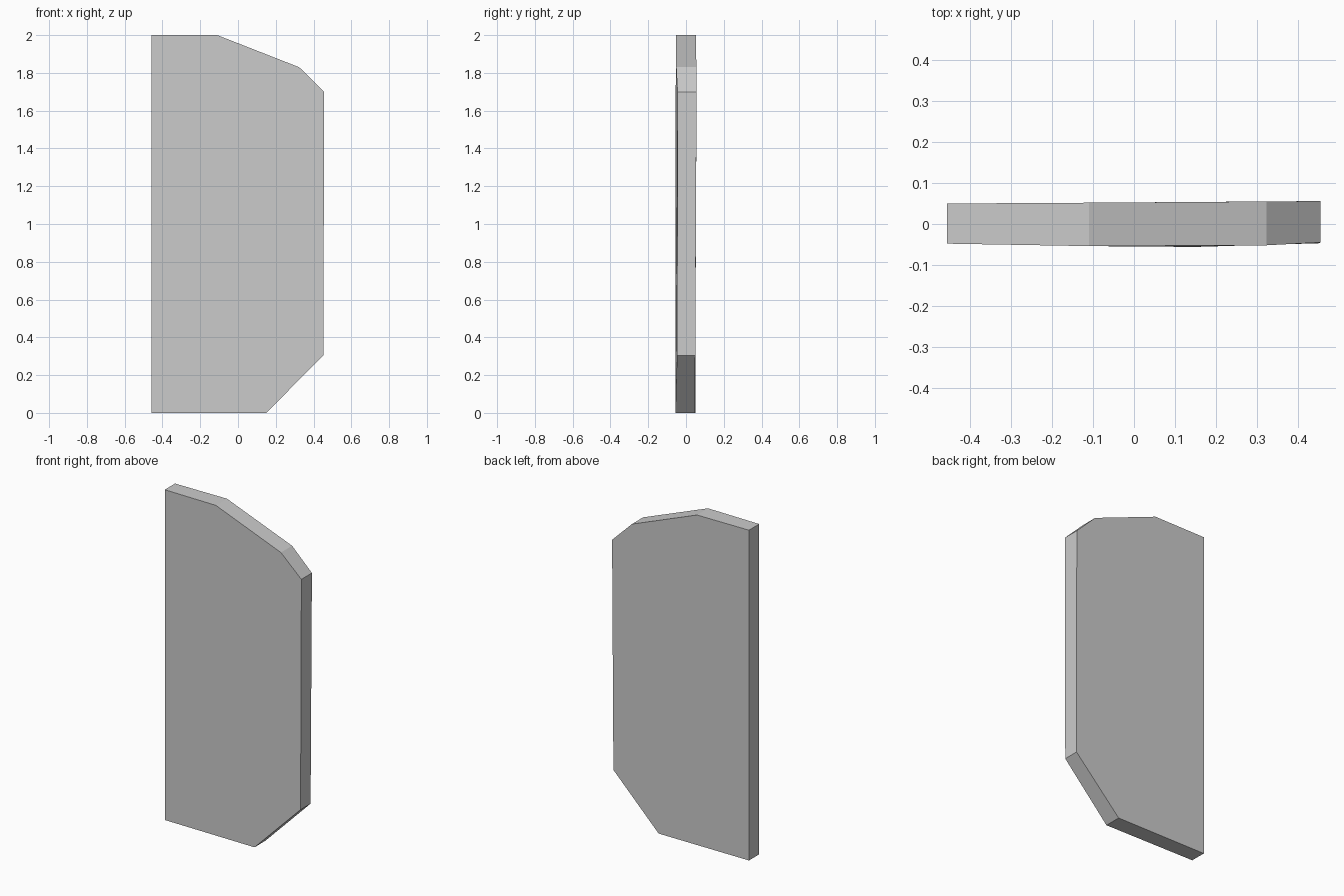
import bpy, bmesh

if "Cube" in bpy.data.objects:
    bpy.data.objects.remove(bpy.data.objects["Cube"])

# Outline of the slab: x, z, front y, back y (faces are very slightly uneven)
outline = [
    (-0.457, 0.00, -0.048, 0.050),
    (0.150, 0.00, -0.056, 0.048),
    (0.452, 0.305, -0.047, 0.049),
    (0.456, 1.70, -0.045, 0.056),
    (0.324, 1.83, -0.052, 0.055),
    (-0.110, 2.00, -0.054, 0.052),
    (-0.457, 2.00, -0.048, 0.050),
]

bm = bmesh.new()
front = [bm.verts.new((x, yf, z)) for x, z, yf, yb in outline]
back = [bm.verts.new((x, yb, z)) for x, z, yf, yb in outline]

# Front and back faces, then the rim joining them
bm.faces.new(front)
bm.faces.new(back[::-1])
n = len(outline)
for i in range(n):
    j = (i + 1) % n
    bm.faces.new((front[j], front[i], back[i], back[j]))
bmesh.ops.recalc_face_normals(bm, faces=bm.faces)

# Chipped stone slab
mesh = bpy.data.meshes.new("stone_slab")
bm.to_mesh(mesh)
bm.free()
slab = bpy.data.objects.new("stone_slab", mesh)
bpy.context.collection.objects.link(slab)
